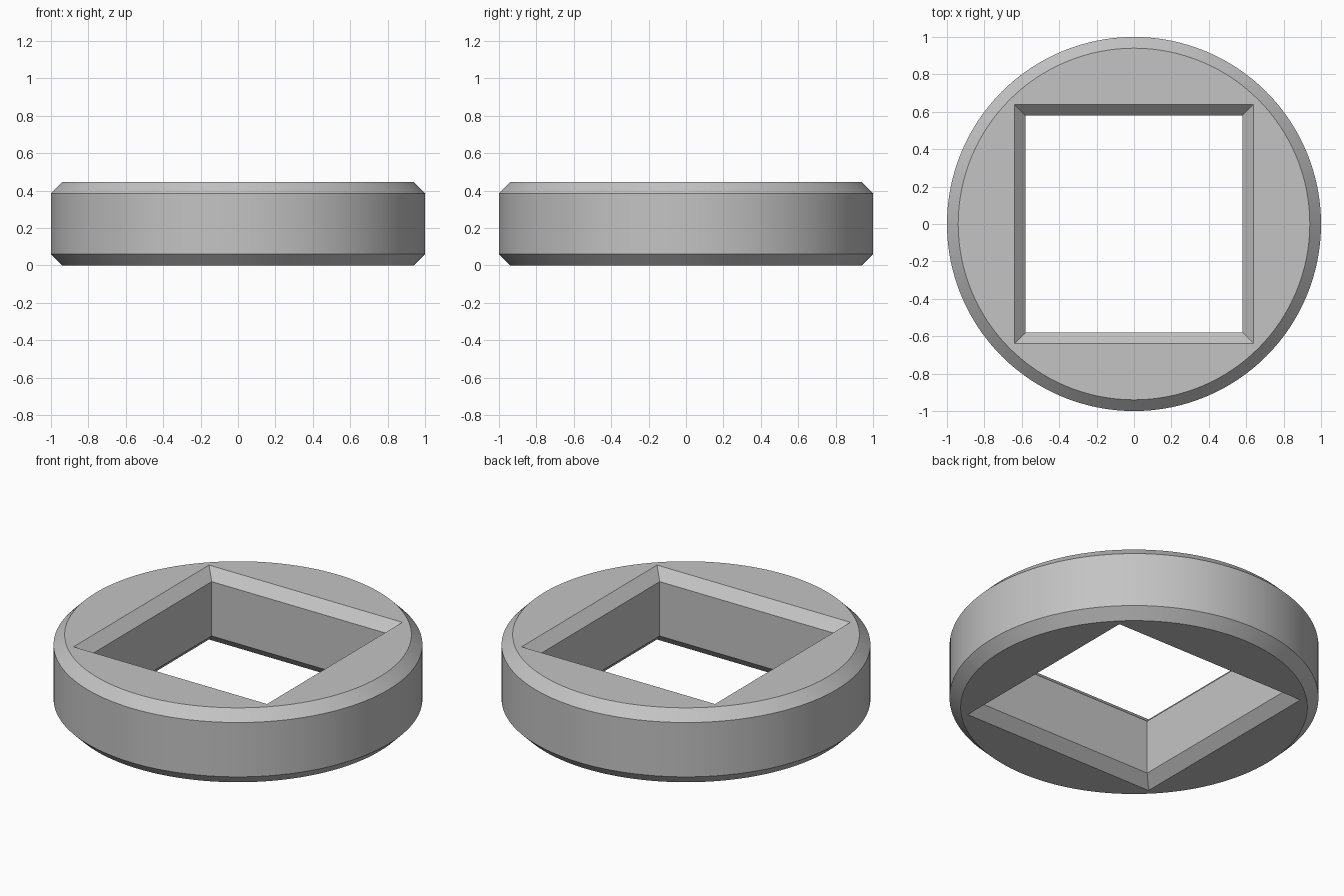
import bpy
import bmesh
from math import cos, sin, pi, radians

cube = bpy.data.objects.get("Cube")
if cube:
    bpy.data.objects.remove(cube, do_unlink=True)

SEGMENTS = 128      # multiple of 8, so the square corners are exact
HEIGHT = 0.445
CHAMFER = 0.06
RADIUS = 1.0
HOLE = 0.58         # half width of the square hole


def ring(bm, size, z, square):
    """Closed loop of vertices: a circle, or a square at the same angles."""
    verts = []
    for i in range(SEGMENTS):
        a = 2 * pi * i / SEGMENTS
        c, s = cos(a), sin(a)
        r = size / max(abs(c), abs(s)) if square else size
        verts.append(bm.verts.new((r * c, r * s, z)))
    return verts


# Grey material
grey = bpy.data.materials.new("grey metal")
grey.use_nodes = True
colour = (0.55, 0.55, 0.55, 1.0)
grey.diffuse_color = colour
grey.node_tree.nodes["Principled BSDF"].inputs["Base Color"].default_value = colour

# Cross-section: up the chamfered rim, across the top, down the chamfered hole
levels = (0, CHAMFER, HEIGHT - CHAMFER, HEIGHT)
insets = (CHAMFER, 0, 0, CHAMFER)
section = [(RADIUS - d, z, False) for d, z in zip(insets, levels)]
section += [(HOLE + d, z, True) for d, z in reversed(list(zip(insets, levels)))]

# Skin the closed cross-section into a washer
bm = bmesh.new()
rings = [ring(bm, *station) for station in section]
for k, lower in enumerate(rings):
    upper = rings[(k + 1) % len(rings)]
    for i in range(SEGMENTS):
        j = (i + 1) % SEGMENTS
        bm.faces.new((lower[i], lower[j], upper[j], upper[i]))
bmesh.ops.recalc_face_normals(bm, faces=bm.faces)

mesh = bpy.data.meshes.new("square_hole_washer")
bm.to_mesh(mesh)
bm.free()
mesh.materials.append(grey)
washer = bpy.data.objects.new("square_hole_washer", mesh)
bpy.context.collection.objects.link(washer)

# Smooth the round rim, keep chamfer and corner edges sharp
bpy.ops.object.select_all(action="DESELECT")
washer.select_set(True)
bpy.context.view_layer.objects.active = washer
bpy.ops.object.shade_smooth_by_angle(angle=radians(30))
